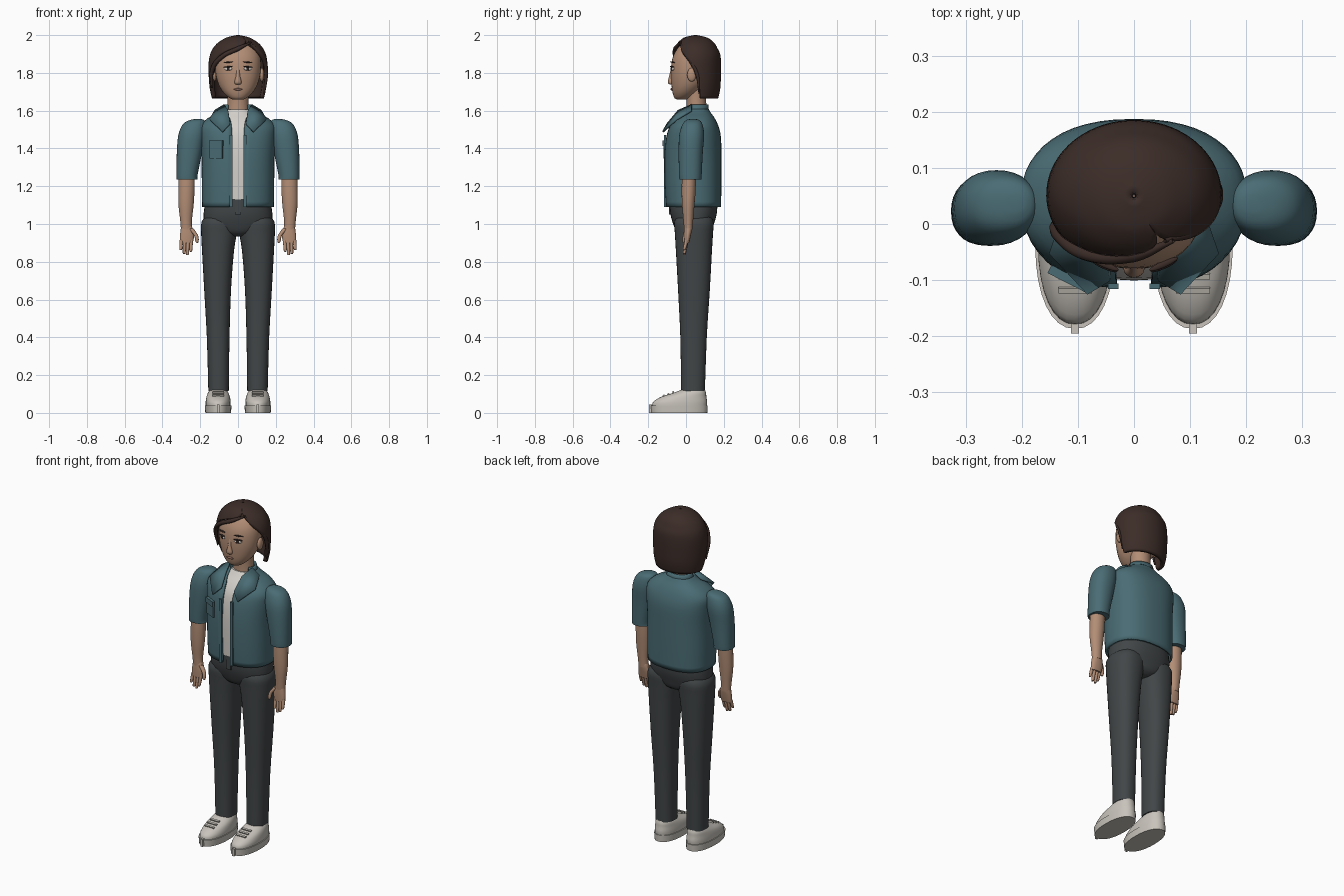
import bpy, bmesh
from math import sin, cos, radians, copysign
from mathutils import Matrix, Vector

cube = bpy.data.objects.get("Cube")
if cube:
    bpy.data.objects.remove(cube, do_unlink=True)


def material(name, *rgb):
    m = bpy.data.materials.new(name)
    m.use_nodes = True
    m.diffuse_color = (*rgb, 1)
    bsdf = next(n for n in m.node_tree.nodes if n.type == 'BSDF_PRINCIPLED')
    bsdf.inputs["Base Color"].default_value = (*rgb, 1)
    return m


SKIN = material("skin", .45, .27, .18)
HAIR = material("dark_brown_hair", .045, .026, .021)
TEAL = material("teal_cloth", .068, .15, .175)
GREY = material("charcoal_cloth", .054, .061, .064)
WHITE = material("white_cloth", .66, .63, .59)
SHOE = material("shoe_off_white", .58, .55, .50)
EYE = material("eye_dark", .03, .02, .018)
LIP = material("lip", .30, .16, .12)


def finish(name, bm, mat, thick=0, mirror=False, sharp=40, offset=-1):
    """Turn a bmesh into a smooth-shaded object."""
    me = bpy.data.meshes.new(name)
    bm.to_mesh(me)
    bm.free()
    me.materials.append(mat)
    me.polygons.foreach_set("use_smooth", [True] * len(me.polygons))
    me.set_sharp_from_angle(angle=radians(sharp))
    ob = bpy.data.objects.new(name, me)
    bpy.context.collection.objects.link(ob)
    if thick:
        mod = ob.modifiers.new("thickness", 'SOLIDIFY')
        mod.thickness, mod.offset = thick, offset
    if mirror:
        ob.modifiers.new("mirror", 'MIRROR').use_clip = False
    return ob


def refine(rings, steps):
    """Catmull-Rom interpolation between neighbouring rings."""
    out = []
    for i in range(len(rings) - 1):
        a, b, c, d = (rings[min(max(i + k, 0), len(rings) - 1)] for k in (-1, 0, 1, 2))
        for s in range(steps):
            t = s / steps
            out.append([q + t * (r - p) / 2 + t * t * (2 * p - 5 * q + 4 * r - e) / 2
                        + t ** 3 * (3 * q - p - 3 * r + e) / 2
                        for p, q, r, e in zip(a, b, c, d)])
    return out + [rings[-1]]


def loft(name, mat, rings, power=2, seg=32, steps=3, **kw):
    """Skin rings (z, cx, cy, rx, ry[, gap start, gap end]) from bottom to top."""
    bm = bmesh.new()
    is_open = len(rings[0]) > 5
    rows = []
    for ring in refine(rings, steps):
        z, cx, cy, rx, ry = ring[:5]
        lo, hi = (ring[6], ring[5] + 360) if is_open else (0, 360)
        row = []
        for j in range(seg + is_open):
            a = radians(lo + (hi - lo) * j / seg)
            x, y = (copysign(abs(f) ** (2 / power), f) for f in (sin(a), cos(a)))
            row.append(bm.verts.new((cx + rx * x, cy - ry * y, z)))
        rows.append(row)
    count = seg if not is_open else seg + 1
    for lower, upper in zip(rows, rows[1:]):
        for j in range(seg):
            k = (j + 1) % count
            bm.faces.new((lower[j], lower[k], upper[k], upper[j]))
    if not is_open:
        bm.faces.new(rows[0][::-1])
        bm.faces.new(rows[-1])
    else:
        bmesh.ops.remove_doubles(bm, verts=bm.verts, dist=.0003)
    return finish(name, bm, mat, **kw)


def box(name, mat, centre, size, turn=0, tilt=0, **kw):
    bm = bmesh.new()
    place = (Matrix.Translation(centre) @ Matrix.Rotation(radians(turn), 4, 'Z')
             @ Matrix.Rotation(radians(tilt), 4, 'X') @ Matrix.Diagonal((*size, 1)))
    bmesh.ops.create_cube(bm, size=1, matrix=place)
    return finish(name, bm, mat, **kw)


def ball(name, mat, centre, radii, turn=0, roll=0, **kw):
    bm = bmesh.new()
    place = (Matrix.Translation(centre) @ Matrix.Rotation(radians(turn), 4, 'Z')
             @ Matrix.Rotation(radians(roll), 4, 'Y') @ Matrix.Diagonal((*radii, 1)))
    bmesh.ops.create_uvsphere(bm, u_segments=20, v_segments=12, radius=1, matrix=place)
    return finish(name, bm, mat, **kw)


def lock(name, points, radius):
    """A tapering strand of hair."""
    cu = bpy.data.curves.new(name, 'CURVE')
    cu.dimensions, cu.bevel_depth, cu.bevel_resolution = '3D', radius, 2
    sp = cu.splines.new('BEZIER')
    sp.bezier_points.add(len(points) - 1)
    for i, (bp, co) in enumerate(zip(sp.bezier_points, points)):
        bp.co, bp.handle_left_type, bp.handle_right_type = co, 'AUTO', 'AUTO'
        bp.radius = .35 if i in (0, len(points) - 1) else 1
    cu.materials.append(HAIR)
    bpy.context.collection.objects.link(bpy.data.objects.new(name, cu))


# Shoes: flat sole, sloping upper, toe tip and laces
loft("shoe_soles", SHOE, [(0, .105, -.035, .068, .148), (.04, .105, -.036, .071, .151)],
     power=2.2, steps=1, mirror=True)
loft("shoe_uppers", SHOE, [(.04, .105, -.034, .066, .145), (.06, .105, -.03, .066, .142),
                           (.085, .105, -.012, .062, .12), (.105, .105, .018, .055, .088),
                           (.12, .105, .035, .046, .066)], power=2.2, mirror=True)
box("toe_tips", SHOE, (.105, -.185, .022), (.014, .02, .044), mirror=True)
for i in range(3):
    box(f"lace_{i + 1}", SHOE, (.105, -.118 + .025 * i, .092 + .009 * i),
        (.06, .01, .008), tilt=20, mirror=True)

# Trousers
loft("trouser_legs", GREY, [(.115, .103, .037, .054, .063), (.4, .105, .04, .06, .07),
                            (.65, .108, .042, .071, .084), (.85, .106, .042, .084, .095),
                            (.95, .101, .042, .094, .101), (1.01, .098, .042, .095, .104),
                            (1.05, .09, .042, .075, .085)], power=2.3, mirror=True)
loft("trouser_hips", GREY, [(.935, 0, .042, .03, .06), (.955, 0, .042, .11, .09),
                            (1, 0, .04, .175, .108), (1.05, 0, .04, .182, .122),
                            (1.1, 0, .04, .176, .126), (1.15, 0, .038, .168, .126)], power=2.3)
box("trouser_fly", GREY, (0, -.085, 1.1), (.03, .012, .1))

# Shirt and neck
loft("shirt", WHITE, [(1.13, 0, .036, .172, .134), (1.35, 0, .036, .175, .136),
                      (1.48, 0, .04, .175, .124), (1.54, 0, .045, .15, .1),
                      (1.58, 0, .05, .09, .072), (1.605, 0, .053, .062, .056)], power=2.4)
loft("neck", SKIN, [(1.56, 0, .055, .062, .054), (1.65, 0, .055, .056, .052),
                    (1.75, 0, .05, .06, .055)])

# Open jacket with collar, lapels, front bands and pocket
loft("jacket_body", TEAL, [(1.09, 0, .04, .19, .146, -6.5, 6.5), (1.2, 0, .037, .192, .15, -6.5, 6.5),
                           (1.35, 0, .036, .193, .151, -6.5, 6.5), (1.46, 0, .04, .2, .145, -6.5, 6.5),
                           (1.52, 0, .043, .198, .128, -7, 7), (1.56, 0, .05, .16, .102, -12, 12),
                           (1.59, 0, .055, .105, .076, -27, 27), (1.61, 0, .056, .08, .063, -44, 44)],
     power=2.4, seg=48, thick=.012)
loft("collar_band", TEAL, [(1.585, 0, .056, .08, .066, -48, 48), (1.632, 0, .058, .072, .06, -52, 52)],
     steps=2, thick=.01)
inner = [(.072, .03, 1.63), (.052, -.04, 1.6), (.042, -.098, 1.53)]
outer = [(.122, .03, 1.6), (.15, -.05, 1.553), (.082, -.122, 1.488)]
bm = bmesh.new()
rows = [[bm.verts.new(p) for p in row] for row in (inner, outer)]
for i in range(2):
    bm.faces.new((rows[0][i], rows[0][i + 1], rows[1][i + 1], rows[1][i]))
finish("lapels", bm, TEAL, thick=.01, mirror=True, offset=0)
box("front_bands", TEAL, (.037, -.111, 1.28), (.018, .01, .38), mirror=True)
box("chest_pocket", TEAL, (-.115, -.096, 1.395), (.075, .012, .095), turn=-27)
box("pocket_flap", TEAL, (-.116, -.099, 1.428), (.079, .014, .03), turn=-27)

# Short sleeves, forearms and hands
loft("sleeves", TEAL, [(1.235, .27, .023, .056, .058), (1.26, .27, .023, .056, .06),
                       (1.38, .257, .025, .067, .064), (1.47, .245, .03, .071, .066),
                       (1.525, .232, .034, .062, .054), (1.548, .22, .036, .042, .038),
                       (1.556, .21, .037, .015, .015)], power=2.2, mirror=True)
loft("forearms", SKIN, [(.97, .273, .012, .029, .022), (1.02, .275, .012, .031, .026),
                        (1.1, .275, .012, .04, .033), (1.18, .273, .014, .043, .037),
                        (1.26, .272, .016, .043, .037)], mirror=True)
loft("palms", SKIN, [(.9, .273, .004, .034, .013), (.94, .27, .008, .037, .018),
                     (.98, .272, .012, .03, .021), (1, .273, .012, .025, .018)],
     power=2.4, seg=20, mirror=True)
for i, (name, tip) in enumerate((("index", .853), ("middle", .836), ("ring", .842), ("little", .862))):
    x = .247 + .0175 * i
    loft(name + "_fingers", SKIN, [(tip, x + .003, -.01, .004, .004), (tip + .008, x + .003, -.008, .008, .008),
                                   (.915, x, .004, .0095, .011)], seg=12, mirror=True)
loft("thumbs", SKIN, [(.9, .216, -.012, .004, .004), (.91, .217, -.011, .009, .009),
                      (.94, .222, -.005, .011, .011), (.975, .25, .006, .015, .013)],
     seg=12, mirror=True)

# Head and face
loft("head", SKIN, [(1.658, 0, -.022, .022, .022), (1.666, 0, -.02, .044, .04),
                    (1.695, 0, -.005, .077, .066), (1.74, 0, .012, .104, .089),
                    (1.8, 0, .02, .119, .1), (1.87, 0, .03, .121, .104),
                    (1.92, 0, .04, .108, .092), (1.955, 0, .05, .08, .07),
                    (1.975, 0, .055, .03, .03)], power=2.1)
loft("nose", SKIN, [(1.738, 0, -.078, .012, .008), (1.75, 0, -.079, .019, .017),
                    (1.785, 0, -.077, .011, .012), (1.83, 0, -.072, .008, .006)], seg=16)
ball("ears", SKIN, (.126, .03, 1.79), (.013, .024, .036), mirror=True)
ball("eye_whites", WHITE, (.052, -.0725, 1.822), (.022, .006, .01), turn=24, mirror=True)
ball("irises", EYE, (.051, -.0755, 1.822), (.011, .005, .0105), turn=24, mirror=True)
ball("eyelashes", EYE, (.053, -.074, 1.832), (.026, .006, .004), turn=24, roll=6, mirror=True)
ball("eyebrows", HAIR, (.053, -.0715, 1.856), (.028, .006, .004), turn=24, roll=6, mirror=True)
ball("lips", LIP, (0, -.0765, 1.713), (.023, .006, .006))

# Bob haircut with an off-centre parting, tucked behind one ear
loft("hair", HAIR, [(1.665, 0, .062, .138, .108, -80, 97), (1.72, 0, .058, .15, .124, -73, 97),
                    (1.8, 0, .053, .156, .132, -66, 95), (1.86, 0, .052, .155, .133, -56, 76),
                    (1.9, 0, .054, .147, .127, -40, 58), (1.93, 0, .053, .133, .114, -14, 45),
                    (1.955, 0, .053, .112, .1, 18, 34), (1.975, 0, .052, .084, .08, 28, 28),
                    (1.99, 0, .05, .053, .053, 28, 28), (2, 0, .05, .006, .006, 28, 28)],
     seg=48, thick=.022)
lock("fringe_sweep", [(.07, -.03, 1.962), (0, -.056, 1.928), (-.085, -.054, 1.885),
                      (-.135, -.018, 1.82), (-.14, .01, 1.72)], .012)
lock("side_sweep", [(.055, -.03, 1.965), (.105, -.012, 1.915), (.142, .03, 1.855),
                    (.148, .06, 1.79), (.14, .07, 1.69)], .011)
